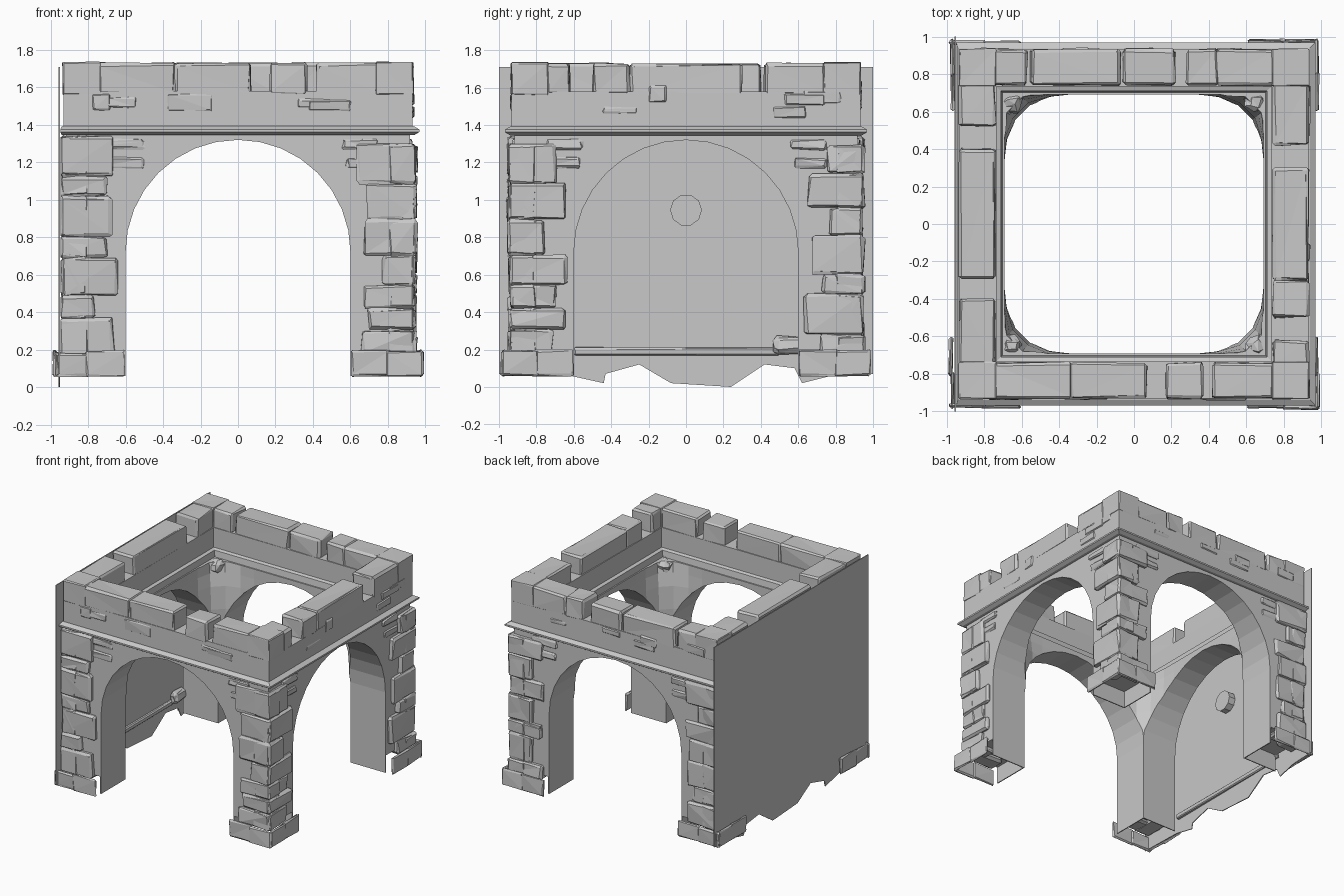
import bpy, bmesh, math, random
from mathutils import Matrix, Vector

random.seed(11)
if "Cube" in bpy.data.objects:
    bpy.data.objects.remove(bpy.data.objects["Cube"])

stone_grey = bpy.data.materials.new("stone_grey")
stone_grey.use_nodes = True
COLOUR = (0.58, 0.58, 0.58, 1)
stone_grey.diffuse_color = COLOUR
stone_grey.node_tree.nodes["Principled BSDF"].inputs["Base Color"].default_value = COLOUR

BACK_LIMIT = -0.948   # masonry stays inside the blind wall
BODY = 0.918


def finish(name, bm, limit=True):
    if limit:
        for v in bm.verts:
            v.co.x = max(v.co.x, BACK_LIMIT)
    bmesh.ops.recalc_face_normals(bm, faces=bm.faces)
    mesh = bpy.data.meshes.new(name)
    bm.to_mesh(mesh)
    bm.free()
    mesh.materials.append(stone_grey)
    ob = bpy.data.objects.new(name, mesh)
    bpy.context.collection.objects.link(ob)
    return ob


def block(bm, lo, hi, chip=0.0, jitter=0.0):
    """Box between two corners, optionally chipped and uneven."""
    lo, hi = Vector(lo), Vector(hi)
    size = Vector([abs(c) for c in hi - lo])
    part = bmesh.new()
    m = Matrix.Translation((lo + hi) / 2) @ Matrix.Diagonal(size.to_4d())
    bmesh.ops.create_cube(part, size=1, matrix=m)
    if chip:
        bmesh.ops.bevel(part, geom=part.edges[:], offset=min(chip, min(size) * 0.4),
                        segments=1, affect='EDGES')
    for v in part.verts:
        v.co += Vector([random.uniform(-jitter, jitter) for _ in range(3)])
    if jitter:
        bmesh.ops.triangulate(part, faces=part.faces[:])
    temp = bpy.data.meshes.new("temp")
    part.to_mesh(temp)
    part.free()
    bm.from_mesh(temp)
    bpy.data.meshes.remove(temp)


def loft(bm, rings, closed=False):
    """Skin equal-length rings, capping the ends or closing the loop."""
    loops = [[bm.verts.new(p) for p in ring] for ring in rings]
    pairs = list(zip(loops, loops[1:])) + ([(loops[-1], loops[0])] if closed else [])
    for a, b in pairs:
        for i in range(len(a)):
            j = (i + 1) % len(a)
            bm.faces.new((a[i], a[j], b[j], b[i]))
    if not closed:
        bm.faces.new(loops[0])
        bm.faces.new(loops[-1])


def square_frame(name, profile):
    """Sweep a closed (radius, z) profile round the square plan."""
    bm = bmesh.new()
    loft(bm, [[(r * sx, r * sy, z) for r, z in profile]
              for sx, sy in ((-1, -1), (1, -1), (1, 1), (-1, 1))], closed=True)
    return finish(name, bm)


def on_side(side, u, r, z):
    """Place a point at distance r out from the centre on one of the walls."""
    return {"front": (u, -r, z), "back": (u, r, z),
            "left": (r, u, z), "right": (-r, u, z)}[side]


def cut(ob, bm):
    cutter = finish("cutter", bm, False)
    cutter.hide_render = True
    mod = ob.modifiers.new("cut", 'BOOLEAN')
    mod.operation, mod.solver, mod.object = 'DIFFERENCE', 'EXACT', cutter
    bpy.context.view_layer.objects.active = ob
    bpy.ops.object.modifier_apply(modifier=mod.name)
    bpy.data.objects.remove(cutter)


CORNERS = [(sx, sy) for sx in (-1, 1) for sy in (-1, 1)]

# Arched body: a block cut by a flaring core, crossed arches and hollow feet
bm = bmesh.new()
block(bm, (-BODY, -BODY, 0.06), (BODY, BODY, 1.36))
body = finish("arched_body", bm)

core = []
for z, power in ((0, 4.8), (1.0, 4.8), (1.18, 5.6), (1.28, 7.5), (1.4, 16)):
    ring = []
    for i in range(48):
        a = math.tau * (i + 0.5) / 48
        c, s = math.cos(a), math.sin(a)
        r = 0.692 / (abs(c) ** power + abs(s) ** power) ** (1 / power)
        ring.append((r * c, r * s, z))
    core.append(ring)
bm = bmesh.new()
loft(bm, core)
cut(body, bm)

arch = [(0.6, -0.1)] + [(0.6 * math.cos(math.pi * i / 16), 0.72 + 0.6 * math.sin(math.pi * i / 16))
                        for i in range(17)] + [(-0.6, -0.1)]
for near, far in (("front", "back"), ("left", "right")):
    bm = bmesh.new()
    loft(bm, [[on_side(s, u, 1.2, z) for u, z in arch] for s in (near, far)])
    cut(body, bm)
for sx, sy in CORNERS:
    bm = bmesh.new()
    block(bm, (sx * 0.608, sy * 0.608, -0.1), (sx * 1.1, sy * 1.1, 0.2))
    cut(body, bm)

# Cornice and parapet rings
square_frame("cornice", [(0.7, 1.345), (0.94, 1.345), (0.968, 1.362), (0.968, 1.375),
                         (0.94, 1.392), (0.74, 1.42), (0.71, 1.41)])
square_frame("parapet", [(0.735, 1.38), (0.932, 1.38), (0.932, 1.58), (0.735, 1.58)])

# Broken battlements: corner blocks and stones along each wall
bm = bmesh.new()
for sx, sy in CORNERS:
    block(bm, (sx * 0.735, sy * 0.735, 1.56), (sx * 0.935, sy * 0.935, 1.735), 0.006, 0.003)
merlons = {
    "front": ((-0.75, -0.33), (-0.34, 0.07), (0.17, 0.37), (0.42, 0.75)),
    "left": ((-0.75, -0.62), (-0.5, -0.3), (-0.3, 0.3), (0.42, 0.75)),
    "back": ((-0.75, -0.57), (-0.55, -0.07), (-0.06, 0.22), (0.28, 0.45), (0.44, 0.75)),
    "right": ((-0.75, -0.4), (-0.29, 0.4), (0.52, 0.75)),
}
for side, spans in merlons.items():
    for a, b in spans:
        block(bm, on_side(side, a, 0.74, 1.56), on_side(side, b, 0.932, 1.73), 0.014, 0.006)
finish("battlements", bm)

# Uneven corner stones up the four piers
bm = bmesh.new()
for sx, sy in CORNERS:
    z, long_x = 0.17, True
    while z < 1.28:
        h = min(random.uniform(0.1, 0.22), 1.35 - z)
        depth = [random.uniform(0.63, 0.68), random.uniform(0.68, 0.78)]
        if not long_x:
            depth.reverse()
        out = random.uniform(0.935, 0.955)
        block(bm, (sx * depth[0], sy * 0.8, z), (sx * out, sy * out, z + h), 0.014, 0.008)
        block(bm, (sx * 0.8, sy * depth[1], z), (sx * out, sy * out, z + h), 0.014, 0.008)
        z += h
        long_x = not long_x
finish("corner_stones", bm)

# Shallow stones breaking the plaster on the parapet and beside the arches
bm = bmesh.new()
for side in ("front", "left", "back"):
    for i in range(5):
        u, z = random.uniform(-0.75, 0.75), random.uniform(1.46, 1.62)
        w, h = random.uniform(0.05, 0.13), random.uniform(0.015, 0.05)
        block(bm, on_side(side, u - w, 0.91, z - h), on_side(side, u + w, 0.938, z + h), 0.01, 0.004)
    for sign in (-1, 1):
        for z in (1.2, 1.3):
            u = random.uniform(0.5, 0.58)
            block(bm, on_side(side, sign * u, 0.89, z - 0.03),
                  on_side(side, sign * 0.75, 0.93, z + 0.025), 0.01, 0.006)
finish("wall_stones", bm)

# Bands of stone round the hollow feet
bm = bmesh.new()
for sx, sy in CORNERS:
    for a, b in ((0.605, 0.81), (0.79, 0.985)):
        top = random.uniform(0.175, 0.2)
        out = random.uniform(0.975, 0.99)
        block(bm, (sx * a, sy * (out - 0.02), 0.06), (sx * b, sy * out, top), 0.008, 0.005)
        block(bm, (sx * (out - 0.02), sy * a, 0.06), (sx * out, sy * b, top), 0.008, 0.005)
finish("foot_bands", bm, False)

# Rough bosses on the inner corner vaults
bm = bmesh.new()
for sx, sy in CORNERS:
    block(bm, (sx * 0.6, sy * 0.6, 1.27), (sx * 0.7, sy * 0.7, 1.37), 0.03, 0.012)
finish("vault_bosses", bm)

# Thin blind wall with a ragged foot closing one side
outline = [(-1, 1.71), (-1, 0.07), (-0.62, 0.06), (-0.44, 0.02), (-0.43, 0.07), (-0.25, 0.12),
           (-0.08, 0.02), (0.08, 0.01), (0.24, 0), (0.42, 0.12), (0.58, 0.1), (0.62, 0.02),
           (0.78, 0.06), (1, 0.07), (1, 1.71)]
bm = bmesh.new()
loft(bm, [[(x, y, z) for y, z in outline] for x in (-0.957, -0.95)])
finish("blind_wall", bm, False)

# Sill and round boss on the inside of the blind wall
bm = bmesh.new()
block(bm, (-0.952, -0.6, 0.17), (-0.925, 0.5, 0.21), 0.008, 0.003)
block(bm, (-0.952, 0.47, 0.18), (-0.89, 0.62, 0.27), 0.02, 0.01)
finish("wall_sill", bm)
bm = bmesh.new()
loft(bm, [[(x, 0.085 * math.cos(math.tau * i / 10), 0.945 + 0.085 * math.sin(math.tau * i / 10))
           for i in range(10)] for x in (-0.948, -0.89)])
finish("round_boss", bm)
